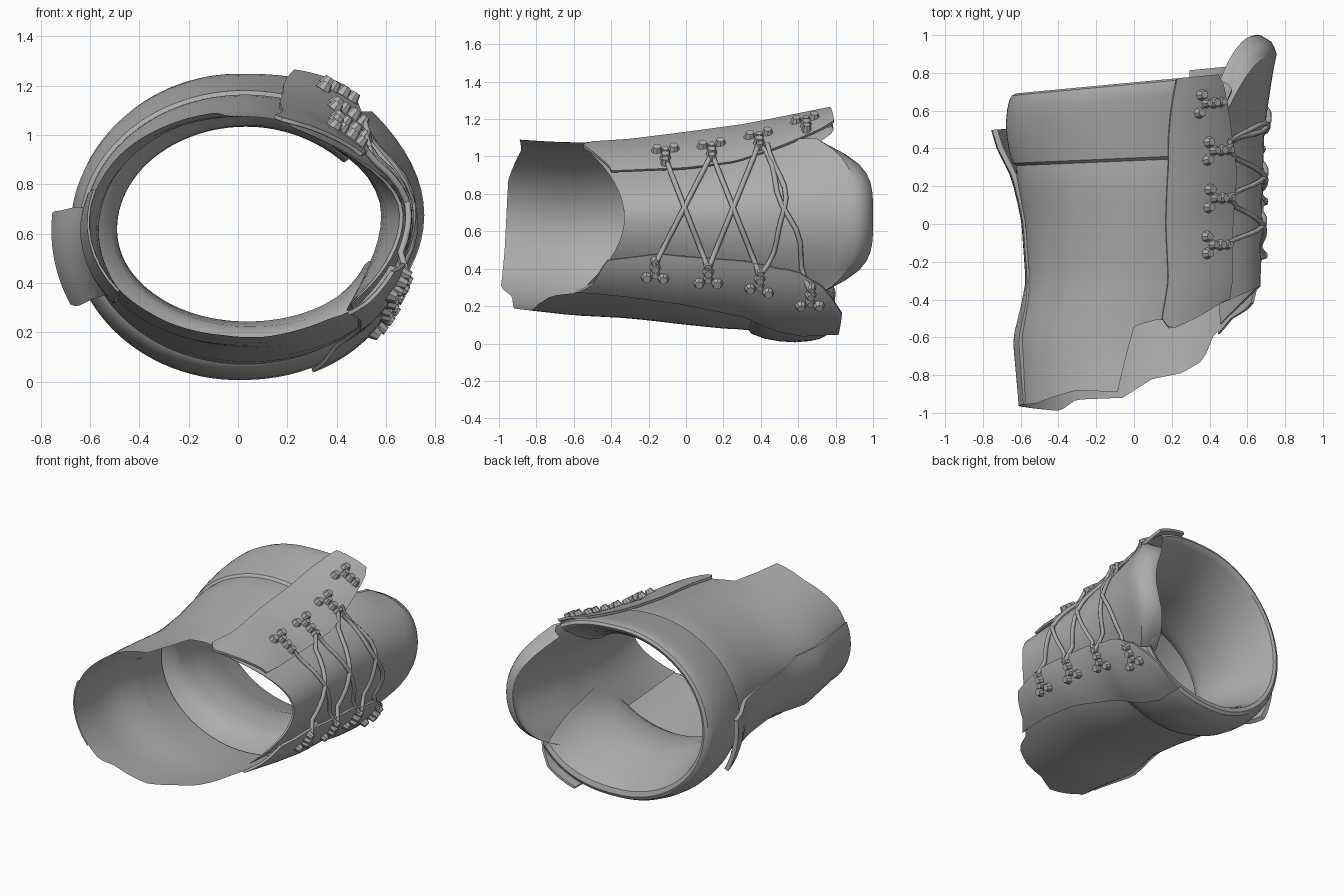
import bpy, bmesh, math
from mathutils import Vector

cube = bpy.data.objects.get("Cube")
if cube:
    bpy.data.objects.remove(cube, do_unlink=True)

grey = bpy.data.materials.new("leather grey")
grey.use_nodes = True
tone = (0.42, 0.42, 0.42, 1)
grey.diffuse_color = tone
grey.node_tree.nodes["Principled BSDF"].inputs["Base Color"].default_value = tone


def interp(table, t):
    """Linear lookup in rows of (key, values...)."""
    if t <= table[0][0]:
        return table[0][1:]
    for a, b in zip(table, table[1:]):
        if t <= b[0]:
            f = (t - a[0]) / (b[0] - a[0])
            return tuple(p + (q - p) * f for p, q in zip(a[1:], b[1:]))
    return table[-1][1:]


# Shaft sections: y, x min, x max, z min, z max, squareness of the upper and lower front
SECTIONS = [(-0.95, -0.60, 0.60, 0.19, 1.10, 1, 1), (-0.6, -0.62, 0.62, 0.15, 1.07, 1.05, 1),
            (-0.3, -0.56, 0.67, 0.135, 1.09, 1.07, 0.95), (0, -0.58, 0.69, 0.10, 1.13, 1.17, 0.93),
            (0.3, -0.63, 0.69, 0.07, 1.17, 1, 0.97), (0.45, -0.67, 0.69, 0.015, 1.20, 0.93, 0.97),
            (0.6, -0.68, 0.68, 0.005, 1.23, 0.84, 0.92), (0.75, -0.66, 0.67, 0.025, 1.26, 0.75, 0.85)]
# Edges of the lacing gap and of the flaps, in degrees around the shaft
UPPER_EDGE = [(-0.33, 43), (0, 43), (0.25, 42), (0.55, 49), (0.75, 55)]
LOWER_EDGE = [(-0.45, -22), (-0.15, -16), (0, -17), (0.3, -20), (0.55, -22), (0.75, -35)]
LOWER_BACK = [(-0.5, -45), (0, -49), (0.6, -66), (0.75, -68)]
# Ragged lower end of the shaft: degrees, y
TORN_END = [(43, -0.4), (60, -0.5), (72, -0.56), (77, -0.5), (91, -0.54), (98, -0.89), (120, -0.88),
            (150, -0.95), (200, -0.97), (230, -0.99), (240, -0.93), (265, -0.92), (280, -0.82),
            (295, -0.79), (308, -0.72), (313, -0.6), (322, -0.5), (335, -0.45), (346, -0.38)]


def surf(deg, v, inset=0.0):
    """Point on the shaft at an angle and length, moved inward by inset."""
    x0, x1, z0, z1, upper, lower = interp(SECTIONS, v)
    c, s = math.cos(math.radians(deg)), math.sin(math.radians(deg))
    e = 1 if c <= 0 else upper if s > 0 else lower
    sole = 1.3 if s < 0 and inset > 0.05 else 1
    x = (x0 + x1) / 2 + ((x1 - x0) / 2 - inset) * math.copysign(abs(c) ** e, c)
    z = (z0 + z1) / 2 + ((z1 - z0) / 2 - inset * sole) * math.copysign(abs(s) ** e, s)
    return Vector((x, v + 0.125 * x * max(0, v), z))


def torn(deg):
    return interp(TORN_END, deg % 360)[0]


def finish(obj, angle=35):
    obj.data.materials.append(grey)
    bpy.ops.object.select_all(action='DESELECT')
    obj.select_set(True)
    bpy.context.view_layer.objects.active = obj
    if obj.type == 'MESH':
        bpy.ops.object.shade_smooth_by_angle(angle=math.radians(angle))


def mesh_object(name, bm):
    bmesh.ops.recalc_face_normals(bm, faces=bm.faces)
    mesh = bpy.data.meshes.new(name)
    bm.to_mesh(mesh)
    bm.free()
    obj = bpy.data.objects.new(name, mesh)
    bpy.context.collection.objects.link(obj)
    finish(obj)


def sheet(name, rows, second=None):
    """Skin over rows of points, closed with a second layer when given."""
    bm = bmesh.new()
    layers = []
    for layer in [rows] + ([second] if second else []):
        grid = [[bm.verts.new(p) for p in row] for row in layer]
        layers.append(grid)
        for a, b in zip(grid, grid[1:]):
            for i in range(len(a) - 1):
                bm.faces.new((a[i], a[i + 1], b[i + 1], b[i]))
    if second:
        def rim(g):
            return (g[0] + [r[-1] for r in g[1:]] + g[-1][-2::-1] + [r[0] for r in g[-2:0:-1]])
        p, q = rim(layers[0]), rim(layers[1])
        for i in range(len(p)):
            j = (i + 1) % len(p)
            bm.faces.new((p[i], p[j], q[j], q[i]))
    mesh_object(name, bm)


# Shaft: outer skin, rolled collar and padded lining in one sheet
COLS = 80
PROFILE = [(0.1, 0), (0.2, 0), (0.28, 0.004), (0.335, 0.014), (0.35, 0), (0.42, 0), (0.5, 0),
           (0.58, 0), (0.66, 0), (0.71, 0.004), (0.74, 0.015), (0.75, 0.035), (0.74, 0.055),
           (0.72, 0.065), (0.62, 0.105), (0.5, 0.135), (0.38, 0.145), (0.25, 0.13), (0.15, 0.115),
           (0.07, 0.1), (0.01, 0.07), (-0.04, 0.008)]


def wall_angle(u, v):
    top, low = interp(UPPER_EDGE, v)[0], 360 + interp(LOWER_EDGE, v)[0]
    return top + (low - top) * u


rows = []
for k in range(9):
    row = []
    for i in range(COLS + 1):
        v = torn(wall_angle(i / COLS, -0.4)) * (1 - k / 8)
        row.append(surf(wall_angle(i / COLS, v), v))
    rows.append(row)
for v, d in PROFILE:
    rows.append([surf(wall_angle(i / COLS, v), v, d) for i in range(COLS + 1)])
sheet("shaft", rows)


# Plates that lie on the shaft, starting at its ragged end
def plate(name, top, span, lift, thick, cols=10, count=22):
    outer, inner = [], []
    for k in range(count + 1):
        rows = [], []
        for i in range(cols + 1):
            a, b = span(-0.45)
            start = torn(a + (b - a) * i / cols)
            v = start + (top - start) * k / count
            a, b = span(v)
            deg = a + (b - a) * i / cols
            rows[0].append(surf(deg, v, -lift(v)))
            rows[1].append(surf(deg, v, min(thick - lift(v), -0.002)))
        outer.append(rows[0])
        inner.append(rows[1])
    sheet(name, outer, inner)


def corner(v):
    return 9 * max(0, (v - 0.66) / 0.1) ** 2


plate("upper_flap", 0.75,
      lambda v: (interp(UPPER_EDGE, v)[0] - 2 + corner(v) * 0.4, 77),
      lambda v: 0.018, 0.035)
plate("lower_flap", 0.785,
      lambda v: (interp(LOWER_EDGE, v)[0] + 2 - corner(v), interp(LOWER_BACK, v)[0]),
      lambda v: 0.018, 0.035)

# Heel strip ending in a raised pull tab: y, lift, half width in degrees
STRIP = [(-0.95, 0.012, 27), (-0.65, 0.022, 28), (-0.4, 0.012, 26), (-0.3, 0.014, 20), (0.1, 0.016, 19),
         (0.25, 0.025, 19), (0.38, 0.05, 18), (0.5, 0.07, 17), (0.55, 0.08, 16)]
plate("heel_strip", 0.55,
      lambda v: (190 - interp(STRIP, v)[1], 190 + interp(STRIP, v)[1]),
      lambda v: interp(STRIP, v)[0], 0.03, 8, 28)

# Padded tongue: y, front x, half width, thickness, fall-off of the upper side
TONGUE = [(-0.33, 0.67, 0.36, 0.015, 0.46), (0, 0.675, 0.38, 0.08, 0.43), (0.2, 0.68, 0.395, 0.1, 0.38),
          (0.5, 0.69, 0.42, 0.1, 0.28), (0.8, 0.735, 0.42, 0.09, 0.22), (0.9, 0.755, 0.42, 0.09, 0.21),
          (0.96, 0.735, 0.40, 0.06, 0.21), (1.0, 0.67, 0.38, 0.02, 0.21)]


def tongue_x(v, t):
    xf, _, _, fall = interp(TONGUE, v)
    return xf - (fall if t > 0 else 0.21) * t * t


def tongue_row(v, depth):
    w, thick = interp(TONGUE, v)[1:3]
    row = []
    for i in range(17):
        t = i / 8 - 1
        y = v - (0.2 * t * t * min(1, (0.4 - v) / 0.73) if v < 0.4
                 else 0.24 * abs(t) ** 4 * (v - 0.4) / 0.6)
        puff = depth * thick * (1 - 0.7 * t ** 4)
        row.append(Vector((tongue_x(v, t) - puff, y, 0.675 + w * t)))
    return row


lengths = [-0.33 + 1.23 * k / 16 for k in range(17)] + [0.935, 0.965, 0.985, 1.0]
sheet("tongue", [tongue_row(v, 0) for v in lengths], [tongue_row(v, 1) for v in lengths])


# Lace hooks: two rivets and a short hooked bar each
def stud(bm, centre, normal, radius, depth):
    turn = normal.to_track_quat('Z', 'Y').to_matrix().to_4x4()
    turn.translation = centre
    bmesh.ops.create_cone(bm, cap_ends=True, segments=8, radius1=radius, radius2=radius * 0.65,
                          depth=depth, matrix=turn)


ends = {}
bm = bmesh.new()
for side, table, places in ((1, UPPER_EDGE, (-0.11, 0.13, 0.37, 0.61)),
                            (-1, LOWER_EDGE, (-0.165, 0.11, 0.365, 0.62))):
    for n, v in enumerate(places):
        edge = interp(table, v)[0]
        normal = (surf(edge + side * 8, v, -0.1) - surf(edge + side * 8, v)).normalized()
        for dv in (-0.045, 0.045):
            stud(bm, surf(edge + side * 13, v + dv, -0.03), normal, 0.033, 0.035)
        for step, radius in ((10, 0.027), (6, 0.032), (2, 0.028)):
            stud(bm, surf(edge + side * step, v, -0.034), normal, radius, 0.04)
        ends[side, n] = surf(edge + side * 3, v, -0.045)
mesh_object("lace_hooks", bm)


# Laces crossing over the tongue
def lace(name, a, b, bow=0.0, weave=0.0):
    curve = bpy.data.curves.new(name, 'CURVE')
    curve.dimensions = '3D'
    curve.bevel_depth = 0.014
    curve.bevel_resolution = 1
    curve.use_fill_caps = True
    line = curve.splines.new('POLY')
    line.points.add(12)
    for i, pt in enumerate(line.points):
        f = i / 12
        p = a.lerp(b, f)
        p.y += bow * math.sin(math.pi * f) + weave * math.sin(4 * math.pi * f)
        if 0 < i < 12:
            p.x = max(p.x, tongue_x(p.y, (p.z - 0.675) / 0.39) + 0.018)
        pt.co = (*p, 1)
    obj = bpy.data.objects.new(name, curve)
    bpy.context.collection.objects.link(obj)
    finish(obj)


for n in range(2):
    lace(f"lace_down_{n}", ends[1, n], ends[-1, n + 1])
    lace(f"lace_up_{n}", ends[1, n + 1], ends[-1, n])
lace("lace_top_outer", ends[1, 2], ends[-1, 3], 0.02, 0.018)
lace("lace_top_inner", ends[1, 2] + Vector((0, 0.04, 0)), ends[-1, 2], 0.11, -0.012)
